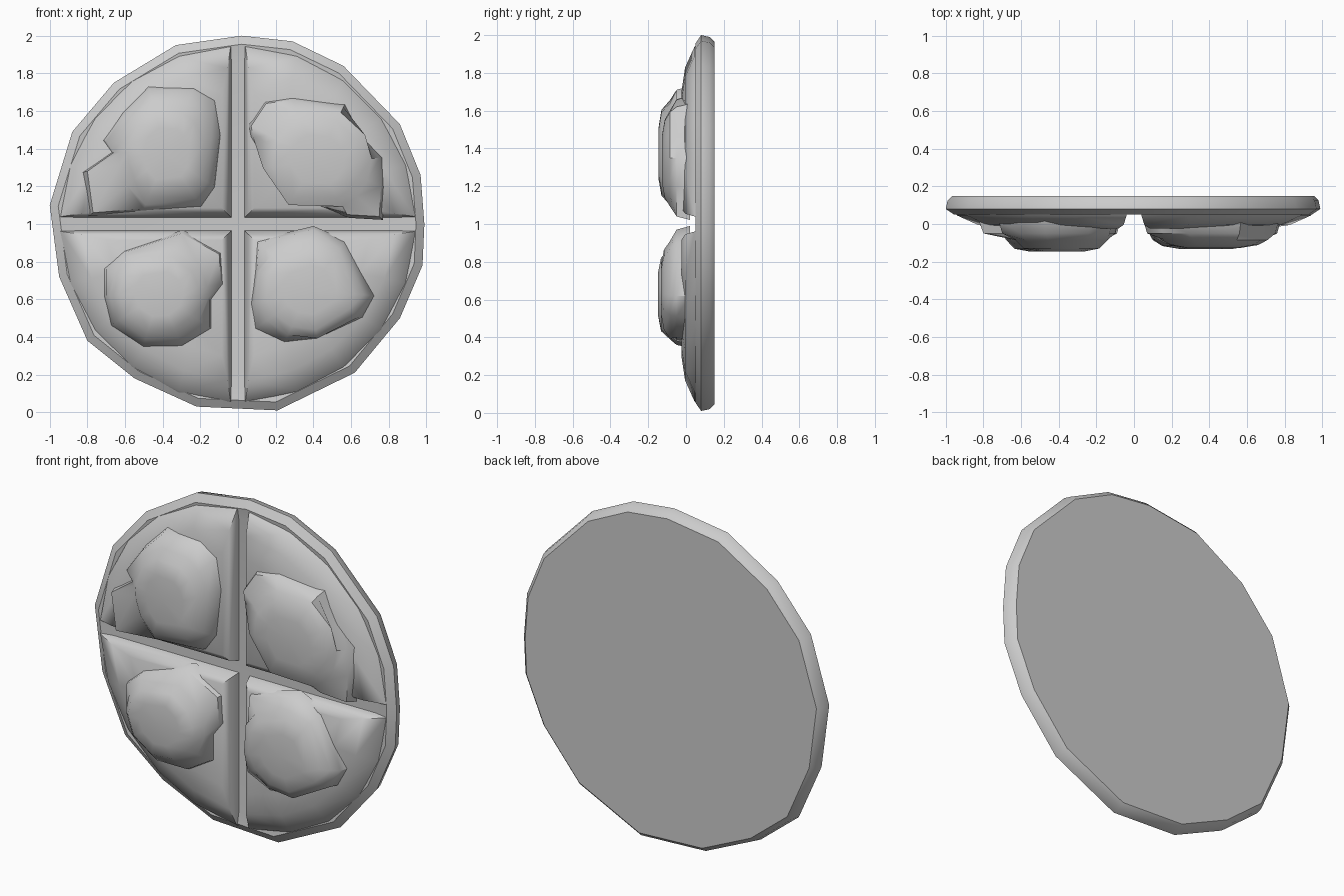
import bpy, bmesh, math
from mathutils import Vector

if "Cube" in bpy.data.objects:
    bpy.data.objects.remove(bpy.data.objects["Cube"])


def loft(name, rings, angle=40):
    """Skin a stack of equal-length (x, y, z) rings and close both ends."""
    bm = bmesh.new()
    rows = [[bm.verts.new(p) for p in ring] for ring in rings]
    n = len(rows[0])
    for a, b in zip(rows, rows[1:]):
        for i in range(n):
            j = (i + 1) % n
            bm.faces.new((a[i], a[j], b[j], b[i]))
    for row in (rows[0], rows[-1]):
        c = sum((v.co for v in row), Vector()) / n
        hub = bm.verts.new(c)
        for i in range(n):
            bm.faces.new((row[i], row[(i + 1) % n], hub))
    bmesh.ops.recalc_face_normals(bm, faces=bm.faces)
    me = bpy.data.meshes.new(name)
    bm.to_mesh(me)
    bm.free()
    ob = bpy.data.objects.new(name, me)
    bpy.context.collection.objects.link(ob)
    bpy.ops.object.select_all(action='DESELECT')
    ob.select_set(True)
    bpy.context.view_layer.objects.active = ob
    bpy.ops.object.shade_smooth_by_angle(angle=math.radians(angle))
    return ob


def scaled(outline, center, s, y):
    cx, cz = center
    return [(cx + (x - cx) * s, y, cz + (z - cz) * s) for x, z in outline]


# Backing disc with an uneven, hand-cut rim
rim = [(.02, 2), (.29, 1.97), (.56, 1.84), (.86, 1.53), (.97, 1.26), (.99, 1.0),
       (.98, .78), (.86, .5), (.62, .21), (.21, .01), (-.22, .03), (-.55, .18),
       (-.8, .38), (-.95, .72), (-1, 1.1), (-.88, 1.49), (-.66, 1.75), (-.33, 1.95)]
loft("backing_disc", [scaled(rim, (0, 1), s, y) for s, y in
                      ((.965, .15), (.99, .125), (1, .08), (.955, .05), (.88, .06))])


# Quarter panels separated by a cross-shaped groove
def quarter(name, sx, sz):
    rings = []
    for gap, r, y in ((.03, .96, .08), (.04, .94, .045), (.055, .83, -.005), (.085, .70, -.025)):
        a0 = math.asin(gap / r)
        pts = [(gap, gap)]
        for i in range(6):
            a = a0 + (math.pi / 2 - 2 * a0) * i / 5
            pts.append((r * math.cos(a), r * math.sin(a)))
        rings.append([(sx * x, y, 1 + sz * z) for x, z in pts])
    loft(name, rings)


for side, sx in (("left", -1), ("right", 1)):
    for level, sz in (("upper", 1), ("lower", -1)):
        quarter(f"{level}_{side}_panel", sx, sz)

# Lumpy raised mounds: ragged skirt outline, then a rounded cap outline
mounds = {
    "upper_left": (
        [(-.47, 1.71), (-.24, 1.71), (-.13, 1.65), (-.10, 1.47), (-.13, 1.2), (-.2, 1.1),
         (-.5, 1.08), (-.77, 1.06), (-.8, 1.28), (-.66, 1.38), (-.7, 1.44), (-.6, 1.58)],
        (-.38, 1.37), .25, .30, -.145),
    "upper_right": (
        [(.07, 1.52), (.15, 1.64), (.29, 1.66), (.56, 1.62), (.65, 1.46), (.75, 1.35),
         (.76, 1.2), (.75, 1.04), (.58, 1.05), (.3, 1.15), (.16, 1.3), (.08, 1.46)],
        (.42, 1.34), .29, .28, -.127),
    "lower_left": (
        [(-.6, .85), (-.3, .95), (-.1, .84), (-.09, .68), (-.15, .6), (-.15, .45),
         (-.3, .36), (-.5, .36), (-.66, .47), (-.7, .62), (-.7, .76)],
        (-.42, .63), .26, .25, -.147),
    "lower_right": (
        [(.11, .9), (.4, .97), (.56, .9), (.71, .62), (.65, .51), (.42, .4),
         (.25, .38), (.1, .45), (.08, .58), (.1, .75)],
        (.38, .65), .29, .26, -.132),
}
for where, (outline, c, rx, rz, top) in mounds.items():
    # Cap ring follows each outline point's direction on an ellipse
    cap = []
    for x, z in outline:
        a = math.atan2((z - c[1]) / rz, (x - c[0]) / rx)
        cap.append((c[0] + rx * math.cos(a), c[1] + rz * math.sin(a)))
    loft(where + "_mound", [
        scaled(outline, c, 1.06, .02),
        scaled(outline, c, 1, -.05),
        scaled(cap, c, 1, -.085),
        scaled(cap, c, .82, top + .015),
        scaled(cap, c, .5, top)], 50)
